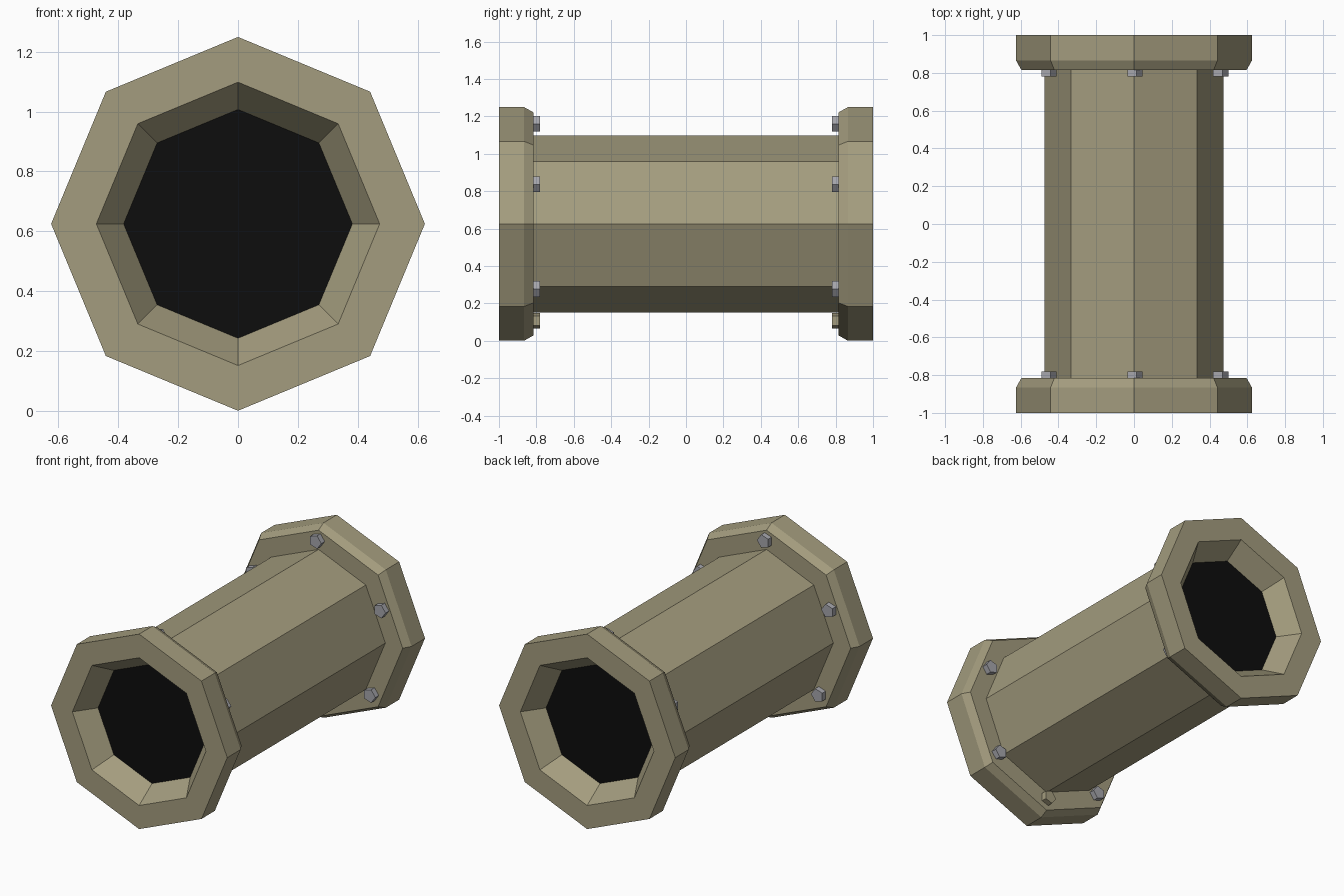
import bpy, bmesh
from math import cos, sin, pi

if "Cube" in bpy.data.objects:
    bpy.data.objects.remove(bpy.data.objects["Cube"])

CZ = 0.625  # height of the pipe axis


def material(name, rgb):
    m = bpy.data.materials.new(name)
    m.diffuse_color = (*rgb, 1)
    m.use_nodes = True
    m.node_tree.nodes["Principled BSDF"].inputs["Base Color"].default_value = m.diffuse_color
    return m


TAN = material("tan_paint", (0.37, 0.335, 0.21))
BLACK = material("dark_opening", (0.004, 0.004, 0.004))
STEEL = material("bolt_steel", (0.38, 0.38, 0.41))


def lathe(name, profile, sides, cx, cz, mats, cap_slot=0, turn=0.0):
    """Closed faceted solid around a y-directed axis; profile holds (radius, y)."""
    bm = bmesh.new()
    rings = []
    for r, y in profile:
        angles = [turn + 2 * pi * k / sides for k in range(sides)]
        rings.append([bm.verts.new((cx + r * cos(a), y, cz + r * sin(a))) for a in angles])
    for a, b in zip(rings, rings[1:]):
        for k in range(sides):
            n = (k + 1) % sides
            bm.faces.new((a[k], a[n], b[n], b[k]))
    for ring in (rings[0], rings[-1]):
        bm.faces.new(ring).material_index = cap_slot
    bmesh.ops.recalc_face_normals(bm, faces=bm.faces)
    mesh = bpy.data.meshes.new(name)
    bm.to_mesh(mesh)
    bm.free()
    for m in mats:
        mesh.materials.append(m)
    obj = bpy.data.objects.new(name, mesh)
    bpy.context.collection.objects.link(obj)
    return obj


# Pipe with chamfered flanges, sloped mouths and black end discs
half = [(0.382, -0.87), (0.473, -1.0), (0.624, -1.0),
        (0.624, -0.865), (0.596, -0.815), (0.473, -0.815)]
profile = half + [(r, -y) for r, y in reversed(half)]
lathe("pipe_body", profile, 8, 0, CZ, [TAN, BLACK], cap_slot=1)

# Five-sided bolts on the inner face of each flange: x, z offset, material, turn
bolts = [(0, 0.535, STEEL, 0), (0.455, 0.212, STEEL, 0), (-0.455, 0.212, STEEL, 0),
         (0.383, -0.348, STEEL, 0), (-0.383, -0.348, STEEL, 0), (0, -0.518, TAN, pi)]
for end, s in (("front", -1), ("back", 1)):
    for i, (x, z, mat, turn) in enumerate(bolts):
        lathe(f"{end}_bolt_{i + 1}", [(0.044, s * 0.82), (0.044, s * 0.78)],
              5, x, CZ + z, [mat], turn=turn)
